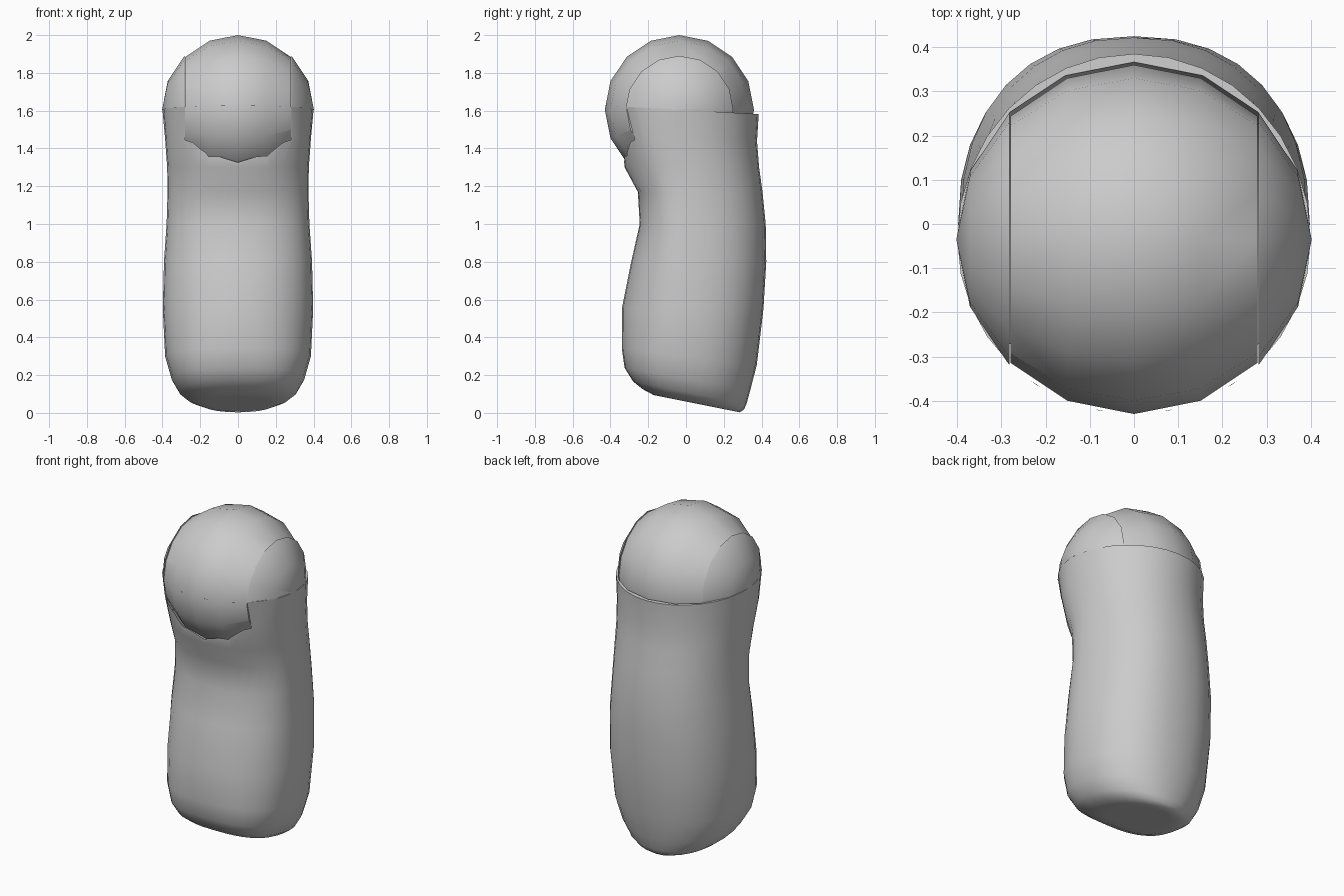
import bpy, bmesh, math
from mathutils import Matrix, Vector

cube = bpy.data.objects.get("Cube")
if cube:
    bpy.data.objects.remove(cube, do_unlink=True)

grey = bpy.data.materials.new("plain grey")
grey.use_nodes = True
COLOUR = (0.6, 0.6, 0.6, 1)
grey.diffuse_color = COLOUR
grey.node_tree.nodes["Principled BSDF"].inputs["Base Color"].default_value = COLOUR

R = 0.395
CENTRE = Vector((0, -0.035, 1.605))
CUT = R * math.sin(math.pi / 4)


def finish(bm, name):
    bmesh.ops.recalc_face_normals(bm, faces=bm.faces)
    mesh = bpy.data.meshes.new(name)
    bm.to_mesh(mesh)
    bm.free()
    mesh.materials.append(grey)
    obj = bpy.data.objects.new(name, mesh)
    bpy.context.collection.objects.link(obj)
    return obj


def activate(obj):
    bpy.ops.object.select_all(action="DESELECT")
    obj.select_set(True)
    bpy.context.view_layer.objects.active = obj


def smooth(obj, angle):
    activate(obj)
    bpy.ops.object.shade_smooth_by_angle(angle=math.radians(angle))


def sphere_piece(name, radius, planes):
    """Sideways sphere trimmed by planes; the normal side is removed."""
    bm = bmesh.new()
    bmesh.ops.create_uvsphere(bm, u_segments=16, v_segments=8, radius=radius)
    bm.transform(Matrix.Translation(CENTRE) @ Matrix.Rotation(math.pi / 2, 4, "Y"))
    for co, normal in planes:
        geom = bm.verts[:] + bm.edges[:] + bm.faces[:]
        cut = bmesh.ops.bisect_plane(bm, geom=geom, plane_co=co, plane_no=normal,
                                     clear_outer=True)
        edges = [e for e in cut["geom_cut"] if isinstance(e, bmesh.types.BMEdge)]
        bmesh.ops.holes_fill(bm, edges=edges)
    return finish(bm, name)


def slab(width):
    return [((s * width, 0, 0), (s, 0, 0)) for s in (1, -1)]


# Round head, flat on both sides
smooth(sphere_piece("head_ball", R, slab(CUT)), 30)

# Side caps, resting on the slightly tilted body rim
for side, s in (("left", 1), ("right", -1)):
    cap = sphere_piece(side + "_side_cap", R + 0.007,
                       [((s * (CUT + 0.003), 0, 0), (-s, 0, 0)),
                        ((0, 0, 1.603), (0, -0.055, -1))])
    smooth(cap, 30)

# Body rings: height, half width, front, back, widest y, tilt,
# front squareness, back squareness
RINGS = [
    (0.06, 0.15, -0.12, 0.24, 0, 0.20, 2.5, 2.1),
    (0.06, 0.21, -0.17, 0.285, 0, 0.20, 2.6, 2.1),
    (0.08, 0.27, -0.23, 0.307, 0, 0.20, 2.7, 2.1),
    (0.11, 0.31, -0.28, 0.32, 0, 0.20, 2.7, 2.1),
    (0.18, 0.352, -0.325, 0.34, 0, 0.18, 2.6, 2.15),
    (0.30, 0.386, -0.34, 0.375, 0, 0.12, 2.4, 2.2),
    (0.55, 0.398, -0.34, 0.41, 0, 0, 2.15, 2.3),
    (0.80, 0.392, -0.29, 0.425, 0, 0, 2.15, 2.3),
    (1.00, 0.378, -0.245, 0.422, 0, 0, 2.2, 2.25),
    (1.17, 0.373, -0.255, 0.405, 0, 0, 2.3, 2.2),
    (1.30, 0.375, -0.325, 0.387, 0, 0, 2.3, 2.1),
    (1.45, 0.386, -0.34, 0.376, -0.02, 0.03, 2.6, 2.05),
    (1.603, 0.4, -0.43, 0.385, -0.035, 0.055, 2, 2),
]
SIDES = 32


def ring_point(i, z, half, front, back, mid, tilt, front_square, back_square):
    a = 2 * math.pi * i / SIDES
    c, s = math.cos(a), math.sin(a)
    power = 2 / (front_square if s < 0 else back_square)
    x = half * math.copysign(abs(c) ** power, c)
    y = mid + ((back if s > 0 else front) - mid) * abs(s) ** power
    return x, y, z - tilt * y


# Curved standing body
bm = bmesh.new()
loops = [[bm.verts.new(ring_point(i, *ring)) for i in range(SIDES)] for ring in RINGS]
for low, high in zip(loops, loops[1:]):
    for i in range(SIDES):
        j = (i + 1) % SIDES
        bm.faces.new((low[i], low[j], high[j], high[i]))
bm.faces.new(loops[0])
bm.faces.new(loops[-1])
body = finish(bm, "body")

# Socket that holds the head, hollowed out of the body
socket = sphere_piece("socket_cutter", R + 0.011, slab(CUT + 0.002))
socket.hide_render = True
hollow = body.modifiers.new("socket", "BOOLEAN")
hollow.operation = "DIFFERENCE"
hollow.solver = "EXACT"
hollow.object = socket
activate(body)
bpy.ops.object.modifier_apply(modifier=hollow.name)
bpy.data.objects.remove(socket, do_unlink=True)
smooth(body, 50)
